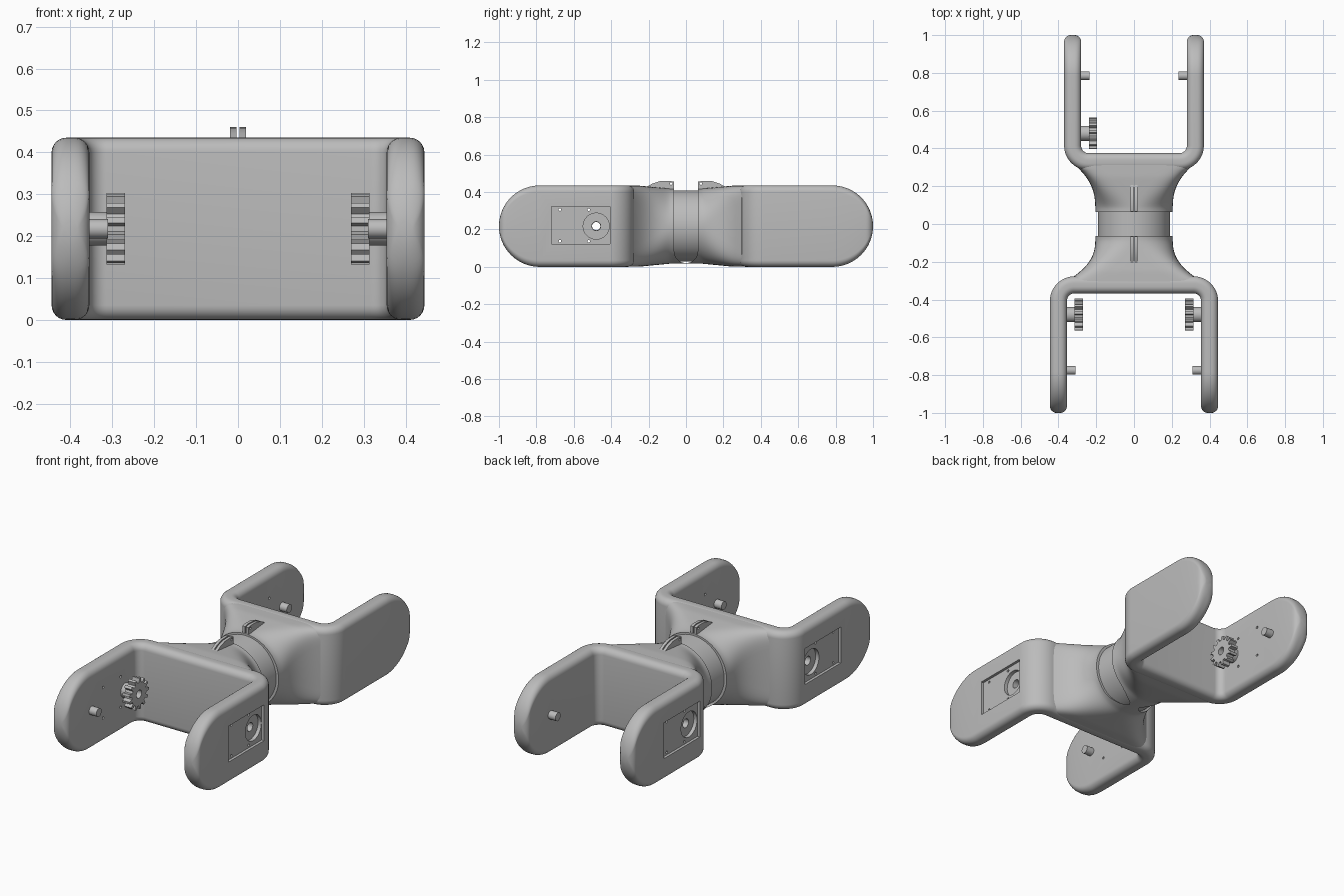
import bpy, bmesh, math
from math import sin, cos, pi, sqrt
from mathutils import Matrix

if "Cube" in bpy.data.objects:
    bpy.data.objects.remove(bpy.data.objects["Cube"], do_unlink=True)

grey = bpy.data.materials.new("plain grey")
grey.use_nodes = True
grey.diffuse_color = (0.5, 0.5, 0.5, 1)
grey.node_tree.nodes["Principled BSDF"].inputs["Base Color"].default_value = (0.5, 0.5, 0.5, 1)

MID = 0.2175   # height of the centre line, also half the height of an arm


def make(name, bm):
    bmesh.ops.recalc_face_normals(bm, faces=bm.faces)
    mesh = bpy.data.meshes.new(name)
    bm.to_mesh(mesh)
    bm.free()
    mesh.materials.append(grey)
    ob = bpy.data.objects.new(name, mesh)
    bpy.context.collection.objects.link(ob)
    return ob


def loft(name, rings):
    """Skin a row of equal closed rings and cap both ends."""
    bm = bmesh.new()
    rows = [[bm.verts.new(p) for p in ring] for ring in rings]
    n = len(rows[0])
    for a, b in zip(rows, rows[1:]):
        for i in range(n):
            j = (i + 1) % n
            bm.faces.new((a[i], a[j], b[j], b[i]))
    bm.faces.new(rows[0])
    bm.faces.new(rows[-1])
    return make(name, bm)


def prism(name, outline, x0, x1):
    """Extrude a (y, z) outline along x."""
    return loft(name, [[(x, y, z) for y, z in outline] for x in (x0, x1)])


def disc(radius, y, z, n=32):
    return [(y + radius * cos(2 * pi * i / n), z + radius * sin(2 * pi * i / n)) for i in range(n)]


def box(y0, y1, z0, z1):
    return [(y0, z0), (y1, z0), (y1, z1), (y0, z1)]


def cut(ob, cutter):
    mod = ob.modifiers.new("cut", "BOOLEAN")
    mod.operation = "DIFFERENCE"
    mod.solver = "EXACT"
    mod.object = cutter
    bpy.context.view_layer.update()
    dg = bpy.context.evaluated_depsgraph_get()
    mesh = bpy.data.meshes.new_from_object(ob.evaluated_get(dg))
    ob.modifiers.clear()
    ob.data = mesh
    bpy.data.objects.remove(cutter, do_unlink=True)


def rounded(a, b, r, n=6):
    """Rounded rectangle with half sizes a and b."""
    r = min(r, a * 0.98, b * 0.98)
    pts = []
    for q, (sx, sy) in enumerate([(1, 1), (-1, 1), (-1, -1), (1, -1)]):
        for i in range(n + 1):
            t = pi / 2 * (q + i / n)
            pts.append((sx * (a - r) + r * cos(t), sy * (b - r) + r * sin(t)))
    return pts


def fork(name, s, x, web):
    """U-shaped fork: rounded bar swept round the web and out to both tips."""
    half, edge, bend = 0.045, 0.035, 0.085
    stops = []
    for i in range(1, 21):                      # rounded tip of the arm
        d = MID * (1 - cos(pi / 2 * i / 20))
        h = sqrt(MID ** 2 - (MID - d) ** 2)
        e = min(d, edge)
        t = half - edge + sqrt(edge ** 2 - (edge - e) ** 2)
        stops.append((x, s * (1 - d), 1, 0, t, h))
    for i in range(13):                         # bend into the web
        a = pi / 2 * i / 12
        nx, ny = cos(a), -s * sin(a)
        stops.append((x - bend + bend * nx, s * (web + bend) + bend * ny, nx, ny, half, MID))
    stops += [(-px, py, -nx, ny, t, h) for px, py, nx, ny, t, h in reversed(stops)]
    return loft(name, [[(px + nx * u, py + ny * u, MID + v) for u, v in rounded(t, h, edge)]
                       for px, py, nx, ny, t, h in stops])


def motor_mount(ob, name, side, s, inner):
    """Pocket in the arm's outer face, with a bored gear on the inner face."""
    outer, yc, zc = inner + 0.09, s * 0.48, MID
    cut(ob, prism("pocket", box(s * 0.72, s * 0.407, 0.123, 0.322),
                  side * (outer - 0.015), side * (outer + 0.1)))
    cut(ob, prism("round_pocket", disc(0.07, yc, zc), side * (outer - 0.035), side * (outer + 0.1)))
    cut(ob, prism("bore", disc(0.024, yc, zc), side * (inner - 0.1), side * (outer + 0.1)))
    for y in (0.52, 0.674):
        for z in (0.137, 0.306):
            cut(ob, prism("screw_hole", disc(0.007, s * y, z, 12),
                          side * (inner - 0.1), side * (outer + 0.1)))
    # Gear and hub
    teeth, outline = 13, []
    for i in range(teeth):
        for f, r in ((-0.30, 0.064), (-0.17, 0.085), (0.17, 0.085), (0.30, 0.064)):
            a = 2 * pi * (i + f) / teeth
            outline.append((yc + r * cos(a), zc + r * sin(a)))
    gear = prism(name + "_gear", outline, side * (inner - 0.085), side * (inner - 0.041))
    hub = prism(name + "_hub", disc(0.04, yc, zc), side * (inner - 0.042), side * (inner + 0.01))
    for part in (gear, hub):
        cut(part, prism("bore", disc(0.022, yc, zc), side * (inner - 0.2), side * (inner + 0.1)))
    return [gear, hub]


parts = []

# Forks with their motor mounts and pivot pegs
for name, s, inner, web, peg_y, mounts in (
        ("front", -1, 0.355, 0.322, 0.775, (1, -1)),
        ("back", 1, 0.28, 0.33, 0.785, (-1,))):
    ob = fork(name + "_fork", s, inner + 0.045, web)
    parts.append(ob)
    for side in (1, -1):
        label = name + ("_left" if side > 0 else "_right")
        if side in mounts:
            parts += motor_mount(ob, label, side, s, inner)
        parts.append(prism(label + "_peg", disc(0.023, s * peg_y, MID, 24),
                           side * (inner - 0.045), side * (inner + 0.01)))

# Neck: round in the middle, flaring to a rounded box at each web
rings = []
for i in range(-24, 25):
    y = 0.325 * i / 24
    u = min(1, max(0, (abs(y) - 0.08) / 0.22))
    w = 0.205 + (0.15 if y < 0 else 0.095) * u ** 2.5
    h = 0.2 + 0.0165 * min(1, 1.3 * u)
    p = 2 / (2 + 7 * u ** 1.6)
    ring = []
    for k in range(72):
        c, q = cos(2 * pi * k / 72), sin(2 * pi * k / 72)
        ring.append((math.copysign(abs(c) ** p * w, c), y, MID + math.copysign(abs(q) ** p * h, q)))
    rings.append(ring)
neck = loft("neck", rings)
slot = [(0.063, 0.6), (-0.063, 0.6)]
slot += [(-0.063 * cos(pi * i / 16), 0.083 - 0.063 * sin(pi * i / 16)) for i in range(17)]
cut(neck, prism("slot", slot, -0.5, 0.5))
parts.append(neck)

# Inner swivel barrel, seen through the slot
bm = bmesh.new()
bmesh.ops.create_cone(bm, cap_ends=True, segments=72, radius1=0.19, radius2=0.19, depth=0.3,
                      matrix=Matrix.Translation((0, 0, MID)) @ Matrix.Rotation(pi / 2, 4, "X"))
parts.append(make("swivel_barrel", bm))

# Paired cable lugs on top of the neck
for name, s in (("front", -1), ("back", 1)):
    lug = [(s * y, z) for y, z in ((0.065, 0.39), (0.065, 0.455), (0.09, 0.46), (0.14, 0.458),
                                   (0.18, 0.445), (0.215, 0.425), (0.22, 0.39))]
    for side in (1, -1):
        ob = prism(name + "_lug", lug, side * 0.003, side * 0.019)
        cut(ob, prism("lug_hole", disc(0.007, s * 0.08, 0.445, 12), -0.1, 0.1))
        parts.append(ob)

# Smooth shading with crisp edges
bpy.ops.object.select_all(action="DESELECT")
for ob in parts:
    ob.select_set(True)
bpy.context.view_layer.objects.active = parts[0]
bpy.ops.object.shade_smooth_by_angle(angle=math.radians(32))
